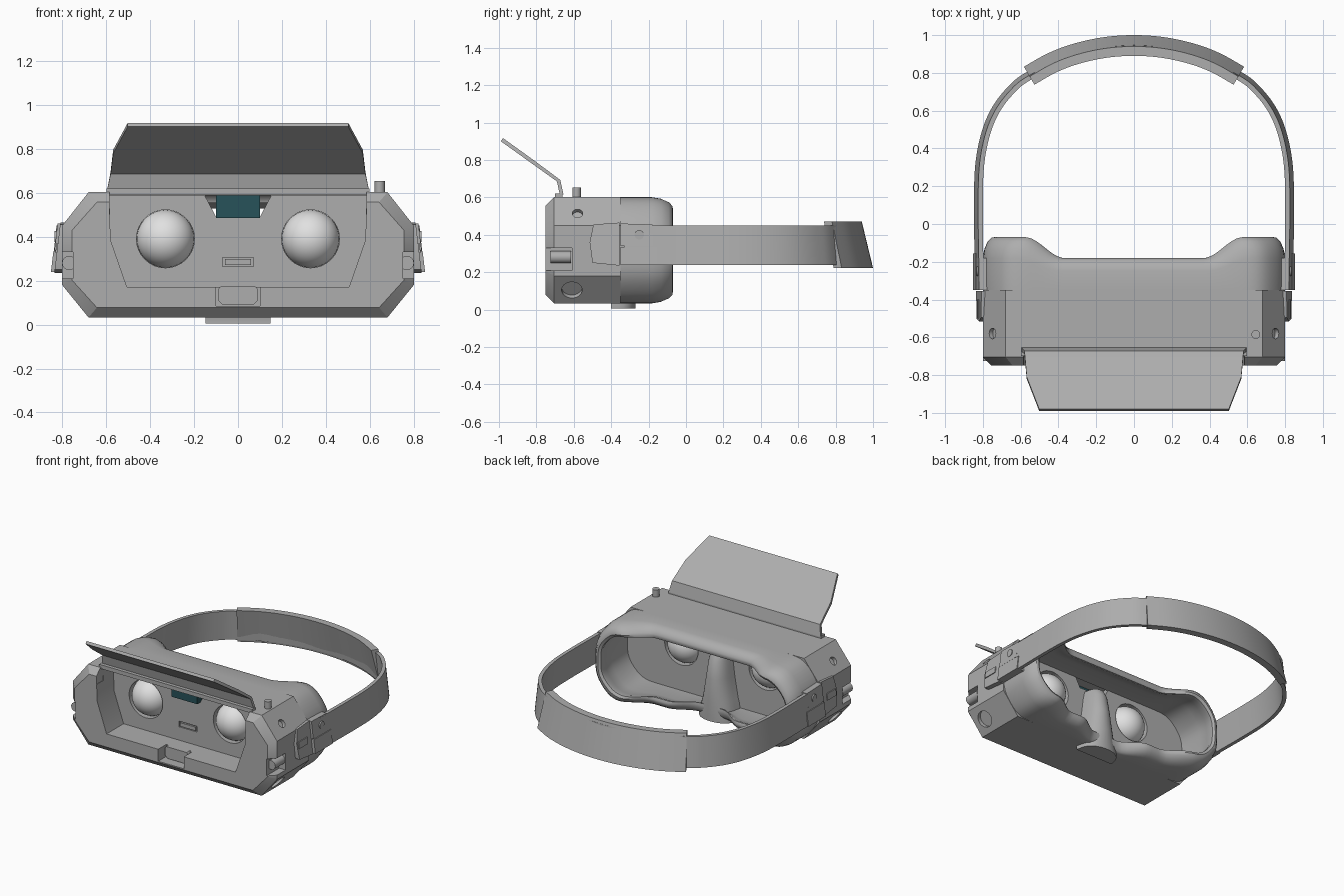
import bpy, bmesh, math
from mathutils import Vector

if "Cube" in bpy.data.objects:
    bpy.data.objects.remove(bpy.data.objects["Cube"])


def material(name, color):
    m = bpy.data.materials.new(name)
    m.use_nodes = True
    m.diffuse_color = (*color, 1)
    m.node_tree.nodes["Principled BSDF"].inputs["Base Color"].default_value = (*color, 1)
    return m


GREY = material("shell grey", (0.42, 0.42, 0.42))
LENS = material("lens white", (0.75, 0.75, 0.75))
TEAL = material("dark teal", (0.02, 0.085, 0.1))


def finish(name, bm, mat=GREY):
    bmesh.ops.recalc_face_normals(bm, faces=bm.faces)
    me = bpy.data.meshes.new(name)
    bm.to_mesh(me)
    bm.free()
    me.materials.append(mat)
    ob = bpy.data.objects.new(name, me)
    bpy.context.collection.objects.link(ob)
    return ob


def loft(name, rings, mat=GREY, caps=True, closed=False):
    """Skin a series of closed rings of points."""
    bm = bmesh.new()
    vs = [[bm.verts.new(p) for p in r] for r in rings]
    n = len(vs[0])
    pairs = list(zip(vs, vs[1:])) + ([(vs[-1], vs[0])] if closed else [])
    for a, b in pairs:
        for i in range(n):
            j = (i + 1) % n
            bm.faces.new((a[i], a[j], b[j], b[i]))
    if caps and not closed:
        bm.faces.new(vs[0])
        bm.faces.new(vs[-1])
    return finish(name, bm, mat)


def prism_y(name, pts, y0, y1, mat=GREY):
    return loft(name, [[(x, y, z) for x, z in pts] for y in (y0, y1)], mat)


def box(name, x0, x1, y0, y1, z0, z1, mat=GREY):
    return prism_y(name, [(x0, z0), (x1, z0), (x1, z1), (x0, z1)], y0, y1, mat)


def rod(name, center, axis, r, depth, mat=GREY, seg=32):
    bm = bmesh.new()
    bmesh.ops.create_cone(bm, cap_ends=True, segments=seg, radius1=r, radius2=r, depth=depth)
    q = Vector((0, 0, 1)).rotation_difference(Vector(axis))
    bm.transform(q.to_matrix().to_4x4())
    bmesh.ops.translate(bm, verts=bm.verts, vec=center)
    return finish(name, bm, mat)


def cut(ob, cutter):
    mod = ob.modifiers.new("cut", "BOOLEAN")
    mod.operation, mod.object, mod.solver = "DIFFERENCE", cutter, "EXACT"
    dg = bpy.context.evaluated_depsgraph_get()
    me = bpy.data.meshes.new_from_object(ob.evaluated_get(dg))
    ob.modifiers.clear()
    ob.data = me
    bpy.data.objects.remove(cutter)


def mirrored(pts):
    return pts + [(-x, z) for x, z in reversed(pts)]


# Main housing: an eight-sided shell with a chamfered front
CZ, HX, HZ = 0.317, 0.8, 0.285
OCT = mirrored([(0.68, 0.032), (0.8, 0.18), (0.8, 0.45), (0.68, 0.602)])


def ring(pts, inset, y):
    return [(x * (1 - inset / HX), y, CZ + (z - CZ) * (1 - inset / HZ)) for x, z in pts]


housing = loft("housing", [ring(OCT, 0.045, -0.75), ring(OCT, 0, -0.705), ring(OCT, 0, -0.35)])
cut(housing, prism_y("bay", mirrored([(0.505, 0.17), (0.58, 0.385), (0.585, 0.588)]), -0.8, -0.56))
cut(housing, box("bay_top", -0.585, 0.585, -0.8, -0.675, 0.5, 0.7))
cut(housing, loft("rear_hollow", [ring(OCT, 0.04, y) for y in (-0.42, -0.3)]))
cut(housing, prism_y("sensor_notch", mirrored([(0.1, 0.49), (0.15, 0.585)]), -0.6, -0.3))
cut(housing, box("latch_notch", -0.1, 0.1, -0.8, -0.66, 0.085, 0.2))
cut(housing, box("slot", -0.07, 0.07, -0.6, -0.55, 0.265, 0.305))
for s in (1, -1):
    cut(housing, rod("lens_hole", (s * 0.33, -0.49, 0.39), (0, 1, 0), 0.132, 0.3))
    cut(housing, box("port", s * 0.75, s * 0.9, -0.8, -0.61, 0.21, 0.33))
    cut(housing, rod("lower_hole", (s * 0.738, -0.61, 0.105), (s * 0.78, 0, -0.63), 0.055, 0.05))
    cut(housing, rod("upper_hole", (s * 0.75, -0.58, 0.515), (s * 0.78, 0, 0.62), 0.028, 0.05))

# Face cushion: softened outline with a rolled rim that dips over the brow and nose
soft = []
for (x0, z0), (x1, z1) in zip(OCT, OCT[1:] + OCT[:1]):
    n = max(2, round(math.hypot(x1 - x0, z1 - z0) / 0.03))
    soft += [(x0 + (x1 - x0) * i / n, z0 + (z1 - z0) * i / n) for i in range(n)]
for _ in range(7):
    soft = [((soft[i - 1][0] + p[0] * 2 + soft[(i + 1) % len(soft)][0]) / 4,
             (soft[i - 1][1] + p[1] * 2 + soft[(i + 1) % len(soft)][1]) / 4)
            for i, p in enumerate(soft)]


def smooth(a, b, v):
    t = min(1, max(0, (v - a) / (b - a)))
    return t * t * (3 - 2 * t)


def rim_y(x, z):
    nose = (1 - smooth(0.1, 0.3, abs(x))) * (1 - smooth(0.1, 0.3, z))
    return -0.18 + 0.11 * smooth(0.4, 0.62, abs(x)) - 0.1 * nose


rings = []
for inset, f in [(0, 0), (0, 0.6), (0.008, 0.78), (0.025, 0.92), (0.045, 0.99), (0.06, 1),
                 (0.075, 0.96), (0.075, 0.88), (0.06, 0.7), (0.048, 0.4)]:
    rings.append([(p[0], -0.35 + f * (rim_y(*q) + 0.35), p[2])
                  for p, q in zip(ring(soft, inset, 0), soft)])
rings.append(ring(soft, 0.046, -0.425))
loft("face_cushion", rings, caps=False)

# Nose rest: a tapering rounded wedge below the lenses
rings = []
for z, w, back in [(0.005, 0.14, -0.27), (0.03, 0.14, -0.27), (0.15, 0.11, -0.27),
                   (0.3, 0.085, -0.28), (0.42, 0.07, -0.3), (0.47, 0.06, -0.33), (0.49, 0.04, -0.38)]:
    front = -0.4 if z < 0.04 else -0.43
    rings.append([(w * math.cos(a), front + (back - front) * math.sin(a) ** 0.7, z)
                  for a in [math.pi * i / 16 for i in range(1, 16)]]
                 + [(-w * 1.05, front, z), (w * 1.05, front, z)])
loft("nose_rest", rings)

# Lenses and sensor block
for s, side in ((1, "left"), (-1, "right")):
    bm = bmesh.new()
    bmesh.ops.create_uvsphere(bm, u_segments=40, v_segments=20, radius=0.131)
    bmesh.ops.translate(bm, verts=bm.verts, vec=(s * 0.33, -0.49, 0.39))
    finish(side + "_lens", bm, LENS)
box("sensor_block", -0.1, 0.1, -0.6, -0.53, 0.485, 0.598, TEAL)

# Front latch and slot insert
latch = prism_y("latch", mirrored([(0.07, 0.09), (0.09, 0.11), (0.09, 0.16), (0.08, 0.172)]), -0.69, -0.65)
box("slot_insert", -0.06, 0.06, -0.563, -0.54, 0.272, 0.298)

# Raised front cover on its hinge
outline = [(-0.675, 0.615, 0.595), (-0.69, 0.685, 0.58), (-0.82, 0.778, 0.568), (-0.99, 0.9, 0.502)]
rings = []
for (y, z, w), (oy, oz) in zip(outline, [(0.02, 0), (0.018, 0.008), (0.011, 0.017), (0.011, 0.017)]):
    rings.append([(-w, y, z), (w, y, z), (w, y + oy, z + oz), (-w, y + oy, z + oz)])
loft("front_cover", rings)
box("cover_hinge", -0.598, 0.598, -0.7, -0.66, 0.592, 0.62)

# Top button
rod("top_button", (0.645, -0.585, 0.61), (0, 0, 1), 0.023, 0.085)


# Head strap and padded rear section
def band(name, half, thick, lean, z0, z1):
    pts = [Vector((-x, y)) for x, y in reversed(half[1:])] + [Vector(p) for p in half]
    path = []
    for i in range(len(pts) - 1):
        p0, p1, p2, p3 = pts[max(i - 1, 0)], pts[i], pts[i + 1], pts[min(i + 2, len(pts) - 1)]
        for k in range(6):
            t = k / 6
            path.append(0.5 * (2 * p1 + (p2 - p0) * t + (2 * p0 - 5 * p1 + 4 * p2 - p3) * t * t
                               + (3 * p1 - p0 - 3 * p2 + p3) * t ** 3))
    path.append(pts[-1])
    rings = []
    for i, p in enumerate(path):
        d = (path[min(i + 1, len(path) - 1)] - path[max(i - 1, 0)]).normalized()
        n = Vector((-d.y, d.x))
        corners = [(-thick - lean, z1), (thick - lean, z1), (thick + lean, z0), (-thick + lean, z0)]
        rings.append([(*(p + n * o / 2), z) for o, z in corners])
    return loft(name, rings)


band("head_strap", [(0, 0.945), (0.3, 0.9), (0.555, 0.785), (0.66, 0.7), (0.74, 0.59), (0.79, 0.46),
                    (0.818, 0.3), (0.824, 0.1), (0.822, -0.1), (0.82, -0.33)], 0.025, 0.022, 0.238, 0.45)
band("rear_pad", [(0, 0.945), (0.15, 0.935), (0.3, 0.903), (0.43, 0.855), (0.555, 0.785)],
     0.05, 0.06, 0.222, 0.47)


# Strap clips and port knobs on both sides
def side_plate(name, s, x0, x1, pts):
    rings = [[(s * (x + (0.35 - z) * 0.12), y, z) for y, z in pts] for x in (x0, x1)]
    return loft(name, rings)


for s, side in ((1, "left_"), (-1, "right_")):
    side_plate(side + "strap_clip", s, 0.77, 0.822,
               [(-0.515, 0.36), (-0.495, 0.455), (-0.355, 0.465), (-0.355, 0.235), (-0.5, 0.25)])
    side_plate(side + "clip_button", s, 0.8, 0.828,
               [(-0.5, 0.325), (-0.5, 0.37), (-0.4, 0.37), (-0.4, 0.325)])
    side_plate(side + "hinge_lower", s, 0.78, 0.838,
               [(-0.35, 0.238), (-0.35, 0.335), (-0.155, 0.335), (-0.155, 0.238)])
    side_plate(side + "hinge_upper", s, 0.78, 0.834,
               [(-0.35, 0.34), (-0.35, 0.46), (-0.18, 0.455), (-0.18, 0.34)])
    rod(side + "hinge_pin", (s * 0.82, -0.25, 0.4), (1, 0, 0), 0.025, 0.03)
    rod(side + "port_knob", (s * 0.768, -0.67, 0.28), (0, 1, 0), 0.032, 0.11)

# Smooth shading with crisp edges
bpy.ops.object.select_all(action="DESELECT")
for ob in bpy.context.collection.objects:
    if ob.type == "MESH":
        ob.select_set(True)
        bpy.context.view_layer.objects.active = ob
bpy.ops.object.shade_smooth_by_angle(angle=math.radians(32))
